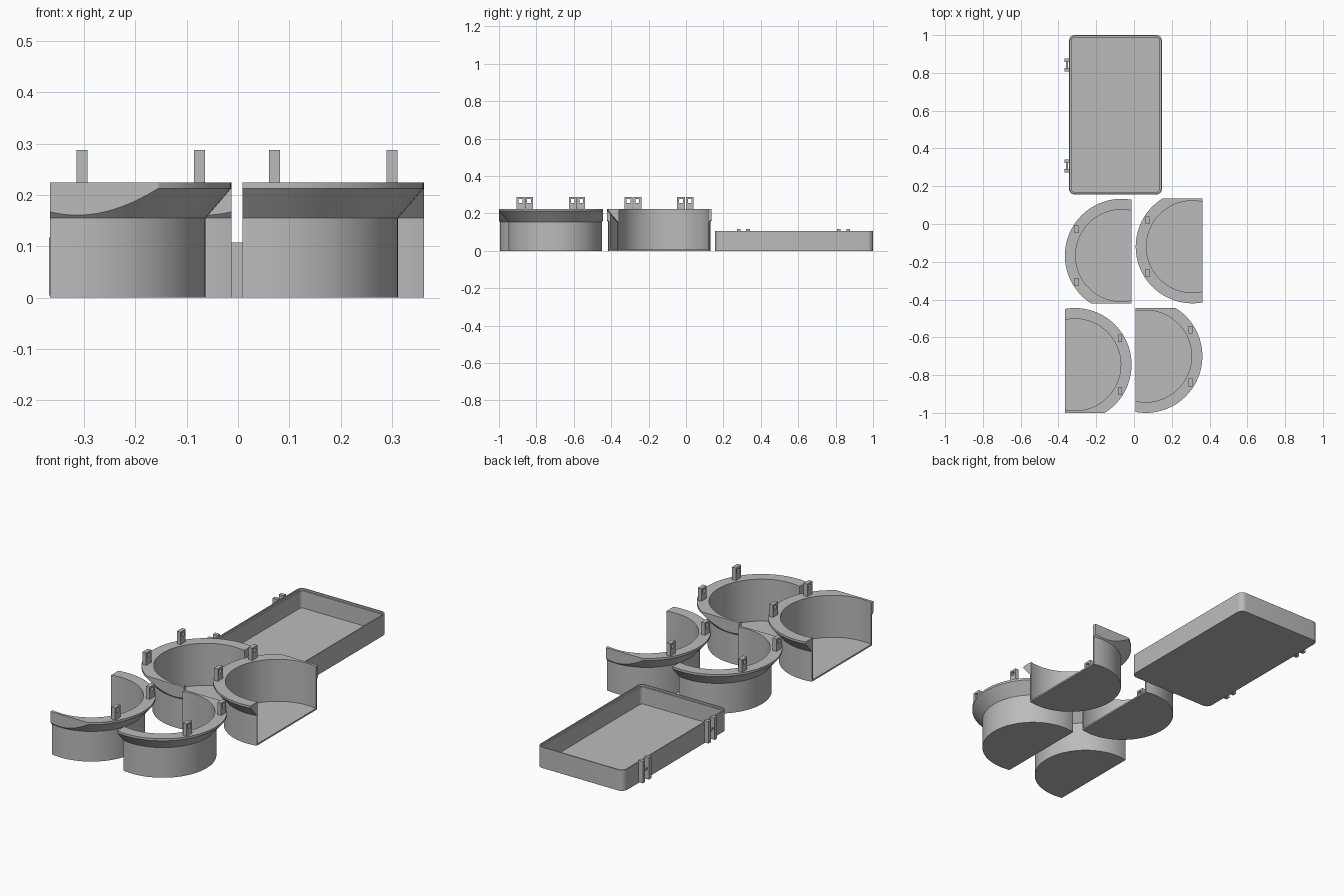
import bpy, bmesh, math
from mathutils import Vector

old = bpy.data.objects.get("Cube")
if old:
    bpy.data.objects.remove(old, do_unlink=True)

grey = bpy.data.materials.new("plain grey")
grey.use_nodes = True
COLOUR = (0.5, 0.5, 0.5, 1)
grey.diffuse_color = COLOUR
grey.node_tree.nodes["Principled BSDF"].inputs["Base Color"].default_value = COLOUR


def finish(bm, name, smooth=True):
    bmesh.ops.recalc_face_normals(bm, faces=bm.faces)
    mesh = bpy.data.meshes.new(name)
    bm.to_mesh(mesh)
    bm.free()
    mesh.materials.append(grey)
    ob = bpy.data.objects.new(name, mesh)
    bpy.context.collection.objects.link(ob)
    if smooth:
        bpy.ops.object.select_all(action="DESELECT")
        ob.select_set(True)
        bpy.context.view_layer.objects.active = ob
        bpy.ops.object.shade_smooth_by_angle(angle=math.radians(25))
    return ob


def loft(bm, rings):
    """Skin a stack of equal-length point rings and cap both ends."""
    rows = [[bm.verts.new(p) for p in ring] for ring in rings]
    n = len(rows[0])
    for a, b in zip(rows, rows[1:]):
        for i in range(n):
            j = (i + 1) % n
            bm.faces.new((a[i], a[j], b[j], b[i]))
    bm.faces.new(rows[0])
    bm.faces.new(rows[-1])


def box(bm, lo, hi):
    lo, hi = Vector(lo), Vector(hi)
    verts = bmesh.ops.create_cube(bm, size=1)["verts"]
    for v in verts:
        v.co = (lo + hi) / 2 + v.co * (hi - lo)


def cut(bm, point, normal):
    """Remove everything on the normal side and close the section."""
    geom = bm.verts[:] + bm.edges[:] + bm.faces[:]
    res = bmesh.ops.bisect_plane(bm, geom=geom, plane_co=point, plane_no=normal,
                                 clear_outer=True, dist=1e-5)
    edges = [e for e in res["geom_cut"]
             if isinstance(e, bmesh.types.BMEdge) and e.is_boundary]
    bmesh.ops.holes_fill(bm, edges=edges, sides=0)


def circle(cx, cy, r, z, n=112):
    return [(cx + r * math.cos(math.tau * i / n),
             cy + r * math.sin(math.tau * i / n), z) for i in range(n)]


# Flanged cup: (radius, height) from outer floor, over the rim, to inner floor
CUP = [(0.25, 0), (0.25, 0.155), (0.30, 0.213), (0.30, 0.224),
       (0.243, 0.224), (0.243, 0.008)]


def half_cup(name, cx, cy, open_side, clip_side):
    bm = bmesh.new()
    loft(bm, [circle(cx, cy, r, z) for r, z in CUP])
    cut(bm, (cx, cy + clip_side * 0.255, 0), (0, clip_side, 0))
    cut(bm, (cx + open_side * 0.053, cy, 0), (open_side, 0, 0))
    finish(bm, name)
    # Pierced pegs on the flange, away from the open side
    px = cx - open_side * 0.238
    for label, side in (("front", -1), ("back", 1)):
        py = cy + side * 0.14
        bm = bmesh.new()
        x0, x1 = px - 0.0105, px + 0.0105
        box(bm, (x0, py - 0.021, 0.223), (x1, py + 0.021, 0.257))
        box(bm, (x0, py - 0.021, 0.278), (x1, py + 0.021, 0.288))
        for s in (-1, 1):
            a, b = sorted((py + s * 0.021, py + s * 0.01))
            box(bm, (x0, a, 0.257), (x1, b, 0.278))
        finish(bm, f"{name}_{label}_peg", False)


half_cup("front_right_cup", -0.313, -0.745, -1, -1)
half_cup("front_left_cup", 0.062, -0.70, -1, 1)
half_cup("middle_right_cup", -0.066, -0.167, 1, -1)
half_cup("middle_left_cup", 0.309, -0.12, 1, 1)


# Rectangular tray with rounded corners and a stepped rim
def rounded_rect(inset, z, steps=8):
    r = 0.03 - inset
    hx, hy = 0.246 - 0.03, 0.422 - 0.03
    pts = []
    for k, (sx, sy) in enumerate(((1, 1), (-1, 1), (-1, -1), (1, -1))):
        for i in range(steps + 1):
            a = math.pi / 2 * (k + i / steps)
            pts.append((-0.098 + sx * hx + r * math.cos(a),
                        0.578 + sy * hy + r * math.sin(a), z))
    return pts


bm = bmesh.new()
loft(bm, [rounded_rect(i, z) for i, z in
          ((0, 0), (0, 0.107), (0.006, 0.107), (0.006, 0.098),
           (0.013, 0.098), (0.013, 0.01))])
finish(bm, "tray")

# Paired hinge lugs on the tray's side, each pair joined by a small pin
for label, y in (("front", 0.307), ("back", 0.842)):
    bm = bmesh.new()
    for s in (-1, 1):
        a, b = sorted((y + s * 0.035, y + s * 0.015))
        box(bm, (-0.368, a, 0.004), (-0.342, b, 0.117))
    box(bm, (-0.360, y - 0.016, 0.055), (-0.350, y + 0.016, 0.065))
    finish(bm, f"{label}_hinge_lugs", False)
